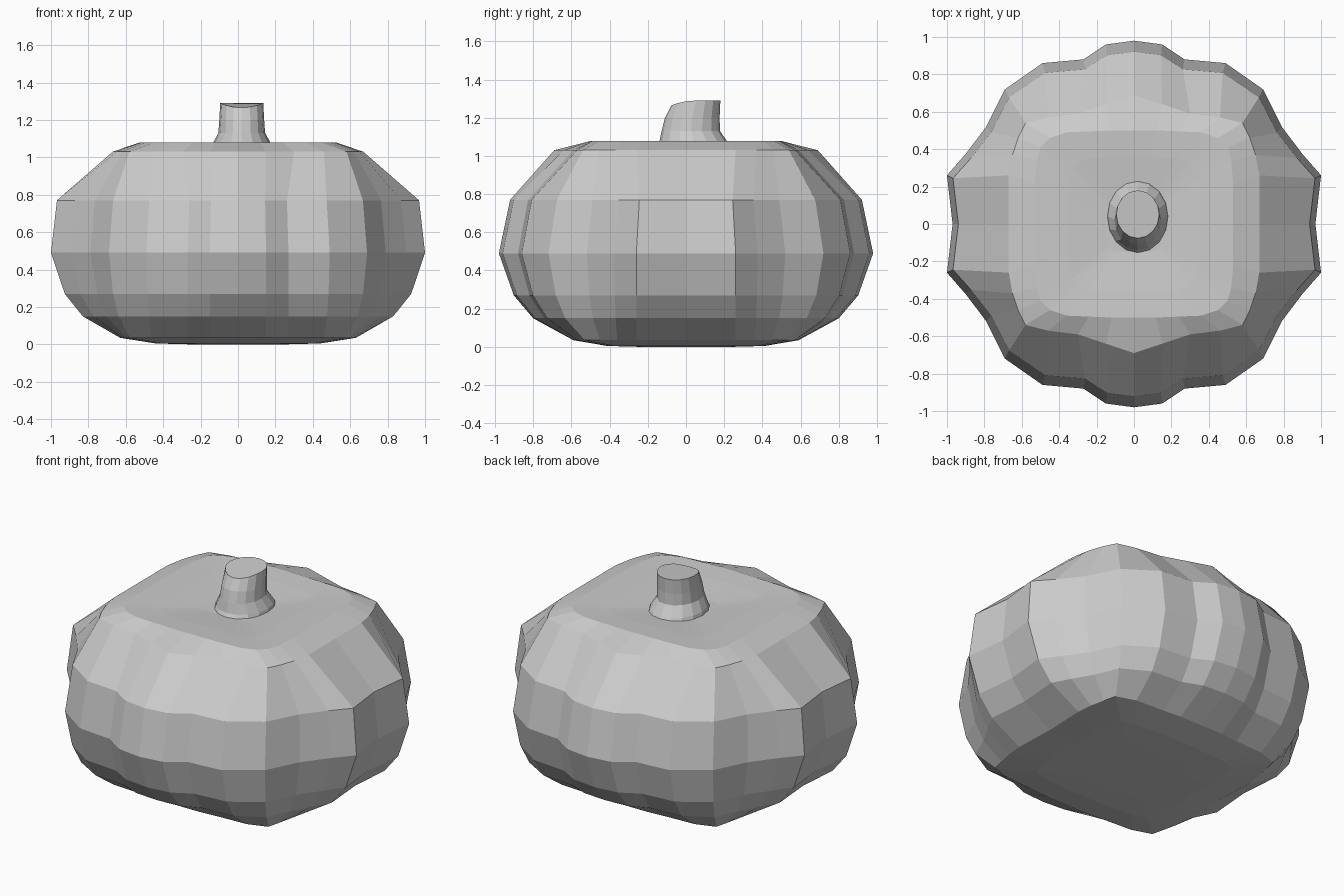
import bpy, bmesh, math

if "Cube" in bpy.data.objects:
    bpy.data.objects.remove(bpy.data.objects["Cube"])


def full_ring(quad):
    """Mirror a quarter outline (+x axis round to +y axis) into a closed ring."""
    half = quad + [(-x, y) for x, y in reversed(quad[:-1])]
    return half + [(x, -y) for x, y in reversed(half[1:-1])]


def blend(a, b, t):
    return [(p[0] + (q[0] - p[0]) * t, p[1] + (q[1] - p[1]) * t) for p, q in zip(a, b)]


def scale(a, sx, sy):
    return [(x * sx, y * sy) for x, y in a]


def loft(name, rings):
    """Skin a stack of equal-length 3D rings and cap both ends."""
    bm = bmesh.new()
    loops = [[bm.verts.new(p) for p in r] for r in rings]
    n = len(loops[0])
    for a, b in zip(loops, loops[1:]):
        for i in range(n):
            j = (i + 1) % n
            bm.faces.new((a[i], a[j], b[j], b[i]))
    bm.faces.new(loops[0][::-1])
    bm.faces.new(loops[-1])
    bmesh.ops.recalc_face_normals(bm, faces=bm.faces[:])
    mesh = bpy.data.meshes.new(name)
    bm.to_mesh(mesh)
    bm.free()
    obj = bpy.data.objects.new(name, mesh)
    bpy.context.collection.objects.link(obj)
    return obj


# Quarter outlines: lobed middle, boxier shoulder, crown and base
middle = [(.97, 0), (1, .26), (.90, .375), (.79, .52), (.69, .72),
          (.49, .86), (.27, .88), (.15, .96), (0, .98)]
shoulder = [(.67, 0), (.67, .26), (.65, .37), (.62, .46), (.58, .54),
            (.46, .57), (.30, .59), (.15, .64), (0, .69)]
crown = [(.53, 0), (.53, .22), (.52, .34), (.50, .41), (.45, .46),
         (.36, .49), (.24, .495), (.12, .50), (0, .50)]
base = [(.62, 0), (.63, .26), (.62, .36), (.60, .45), (.58, .53),
        (.46, .57), (.27, .58), (.15, .59), (0, .59)]

# Pumpkin body
levels = [
    (0.00, scale(base, .4, .4)),
    (0.005, scale(base, .70, .70)),
    (0.035, base),
    (0.15, blend(base, middle, .54)),
    (0.27, blend(base, middle, .80)),
    (0.49, middle),
    (0.77, scale(middle, .968, .94)),
    (1.03, shoulder),
    (1.078, crown),
    (1.07, scale(crown, .66, .72)),
    (1.05, scale(crown, .28, .3)),
]
loft("pumpkin_body", [[(x, y, z) for x, y in full_ring(q)] for z, q in levels])

# Stem: flared foot, narrow neck, slightly slanted cut top
stem_levels = [
    # z, centre y, radius x, radius y, front droop
    (1.04, .04, .165, .200, 0),
    (1.07, .04, .158, .180, 0),
    (1.13, .025, .125, .153, 0),
    (1.20, .033, .120, .143, 0),
    (1.29, .052, .115, .128, .025),
]
SEG = 16
stem = []
for z, cy, rx, ry, droop in stem_levels:
    ring = []
    for i in range(SEG):
        a = 2 * math.pi * i / SEG
        ring.append((.02 + rx * math.cos(a), cy + ry * math.sin(a),
                     z - droop * max(0, -math.sin(a)) ** 2))
    stem.append(ring)
loft("stem", stem)
